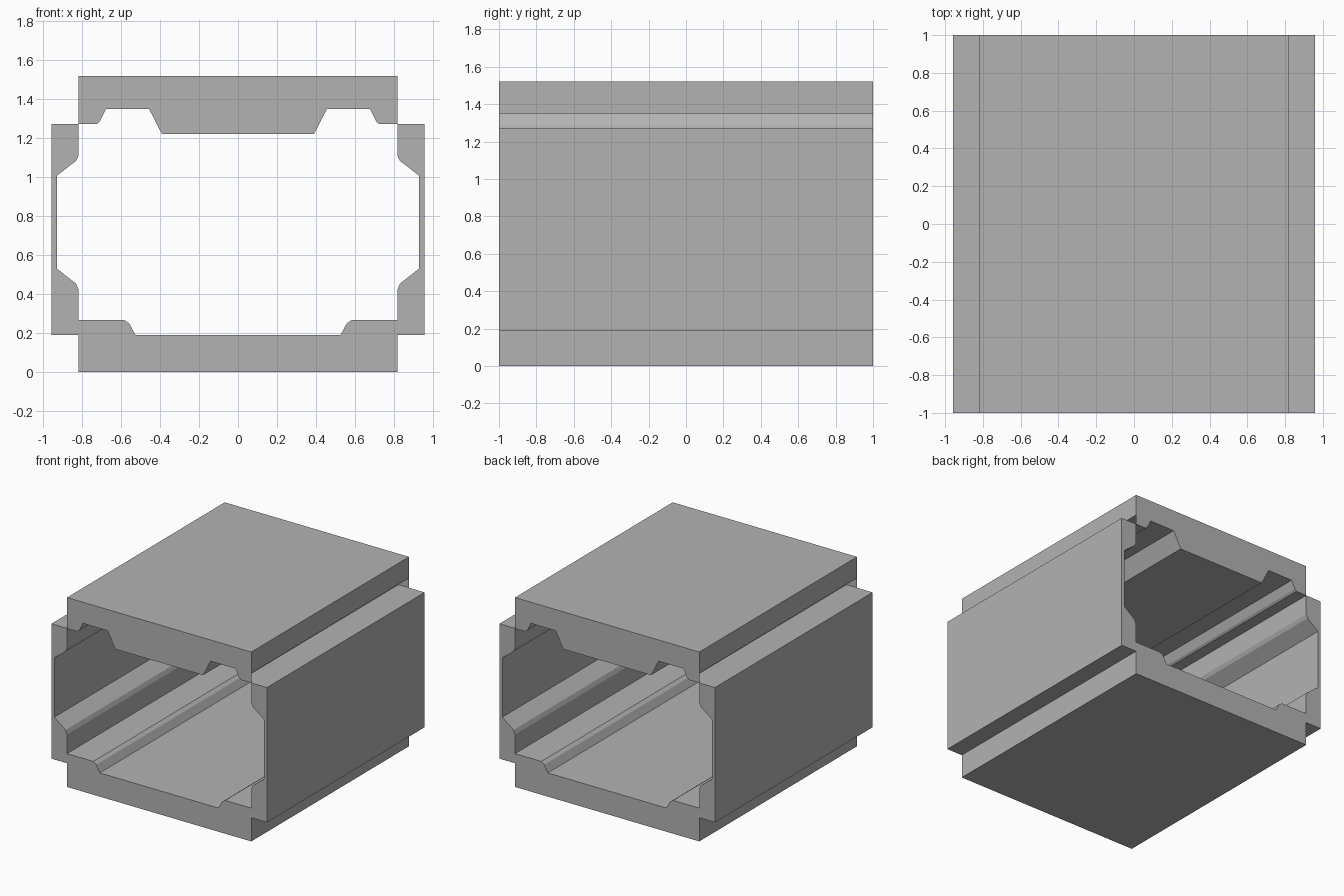
import bpy
import bmesh

if "Cube" in bpy.data.objects:
    bpy.data.objects.remove(bpy.data.objects["Cube"])

grey = bpy.data.materials.new("plain grey")
grey.diffuse_color = (0.45, 0.45, 0.45, 1.0)
grey.use_nodes = True
grey.node_tree.nodes["Principled BSDF"].inputs["Base Color"].default_value = grey.diffuse_color

HALF_LENGTH = 1.0
SLAB_X = 0.818   # half width of the slabs
WALL_X = 0.957   # half width over the side walls


def extrude_profile(name, points, open_edges=()):
    """Extrude an anticlockwise (x, z) profile along y; open_edges get no face."""
    bm = bmesh.new()
    front = [bm.verts.new((x, -HALF_LENGTH, z)) for x, z in points]
    back = [bm.verts.new((x, HALF_LENGTH, z)) for x, z in points]
    bm.faces.new(front)
    bm.faces.new(back[::-1])
    for i in range(len(points)):
        j = (i + 1) % len(points)
        a, b = points[i], points[j]
        if (a, b) in open_edges or (b, a) in open_edges:
            continue
        bm.faces.new((front[j], front[i], back[i], back[j]))
    mesh = bpy.data.meshes.new(name)
    bm.to_mesh(mesh)
    bm.free()
    mesh.materials.append(grey)
    obj = bpy.data.objects.new(name, mesh)
    bpy.context.collection.objects.link(obj)
    return obj


def mirrored(points):
    return [(-x, z) for x, z in reversed(points)]


def edge(x, z0, z1):
    return ((x, z0), (x, z1))


# Roof slab: two grooves underneath, open slots along its lower sides
roof_half = [(0.39, 1.22), (0.457, 1.35), (0.678, 1.35), (0.71, 1.285),
             (0.725, 1.272), (SLAB_X, 1.272), (SLAB_X, 1.35), (SLAB_X, 1.52)]
extrude_profile("roof_slab", roof_half + mirrored(roof_half),
                [edge(s * SLAB_X, 1.272, 1.35) for s in (1, -1)])

# Floor slab: raised shoulders, joined to the walls along its upper sides
floor_half = [(SLAB_X, 0.0), (SLAB_X, 0.19), (SLAB_X, 0.267),
              (0.585, 0.267), (0.558, 0.248), (0.527, 0.19)]
joint = [edge(s * SLAB_X, 0.19, 0.267) for s in (1, -1)]
extrude_profile("floor_slab", floor_half + mirrored(floor_half), joint)

# Side walls: thin in the middle, thick at top and bottom
wall = [(SLAB_X, 0.19), (WALL_X, 0.19), (WALL_X, 1.272), (SLAB_X, 1.272),
        (SLAB_X, 1.112), (0.832, 1.083), (0.93, 1.007), (0.93, 0.53),
        (0.832, 0.453), (SLAB_X, 0.42), (SLAB_X, 0.267)]
extrude_profile("right_wall", wall, joint)
extrude_profile("left_wall", mirrored(wall), joint)
